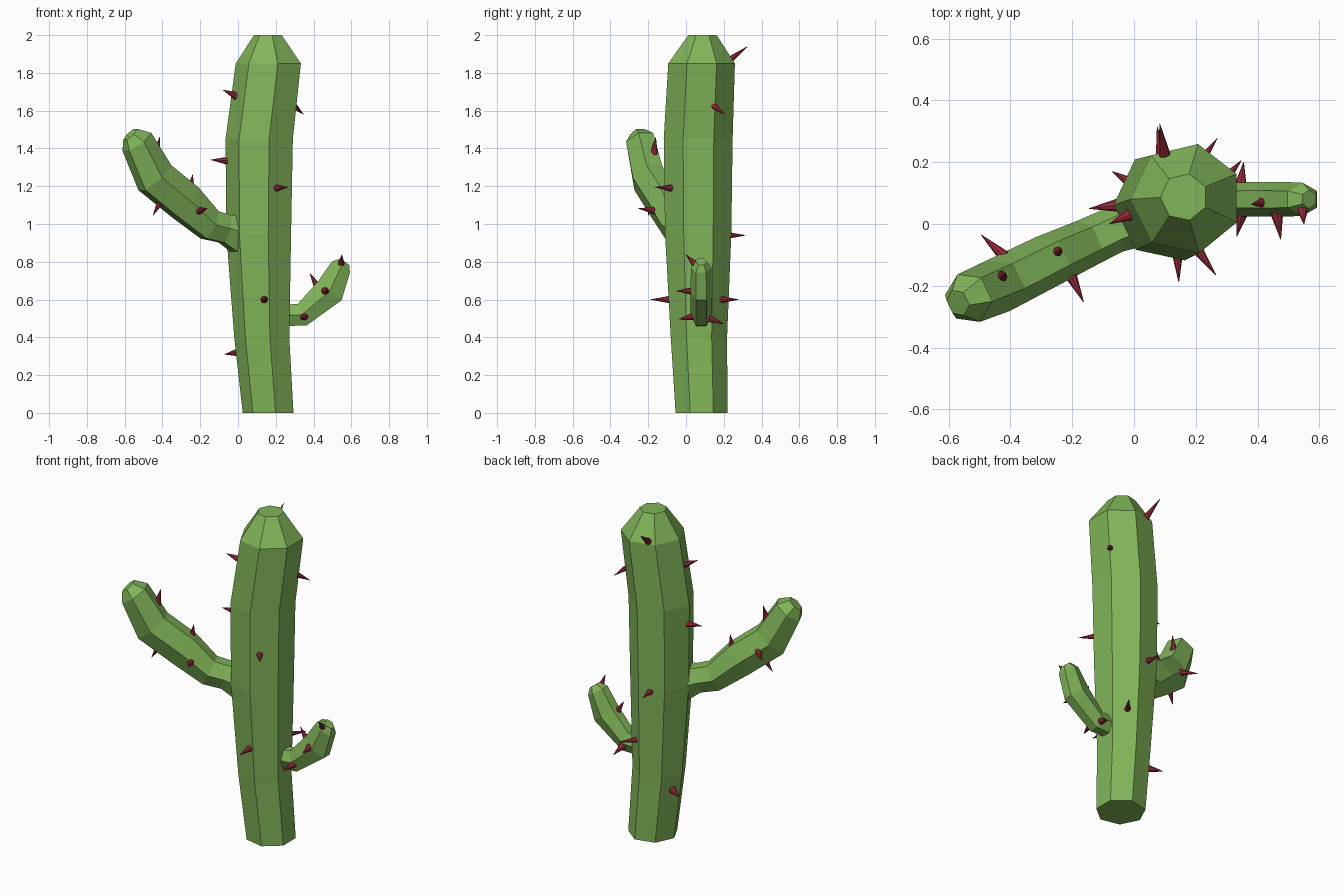
import bpy, bmesh, math
from mathutils import Vector

if "Cube" in bpy.data.objects:
    bpy.data.objects.remove(bpy.data.objects["Cube"])


def material(name, rgb):
    m = bpy.data.materials.new(name)
    m.diffuse_color = (*rgb, 1)
    m.use_nodes = True
    m.node_tree.nodes["Principled BSDF"].inputs["Base Color"].default_value = m.diffuse_color
    return m


GREEN = material("cactus_green", (0.22, 0.46, 0.10))
RED = material("spine_red", (0.32, 0.025, 0.045))


def finish(name, bm, mat):
    bmesh.ops.recalc_face_normals(bm, faces=bm.faces)
    mesh = bpy.data.meshes.new(name)
    bm.to_mesh(mesh)
    bm.free()
    mesh.materials.append(mat)
    bpy.context.collection.objects.link(bpy.data.objects.new(name, mesh))


def loft(name, rings, mat):
    """Skin a list of point rings and close both ends."""
    bm = bmesh.new()
    loops = [[bm.verts.new(p) for p in ring] for ring in rings]
    n = len(loops[0])
    for a, b in zip(loops, loops[1:]):
        for i in range(n):
            j = (i + 1) % n
            bm.faces.new((a[i], a[j], b[j], b[i]))
    bm.faces.new(loops[0][::-1])
    bm.faces.new(loops[-1])
    finish(name, bm, mat)


def arm(name, heading, sections, sides=6):
    """sections: (x, y, z, half width, half height) along the arm."""
    pts = [Vector(s[:3]) for s in sections]
    a = math.radians(heading)
    side = Vector((-math.sin(a), math.cos(a), 0))
    rings = []
    for i, (p, sec) in enumerate(zip(pts, sections)):
        t = Vector()
        if i > 0:
            t += (p - pts[i - 1]).normalized()
        if i < len(pts) - 1:
            t += (pts[i + 1] - p).normalized()
        up = t.normalized().cross(side).normalized()
        rings.append([p + side * sec[3] * math.cos(k * math.tau / sides)
                      + up * sec[4] / 0.866 * math.sin(k * math.tau / sides)
                      for k in range(sides)])
    loft(name, rings, GREEN)


# Seven-sided trunk: (z, centre x, centre y, radius)
trunk = [(0, .166, .082, .141), (.40, .133, .068, .153), (.95, .118, .064, .18),
         (1.45, .121, .064, .187), (1.85, .169, .082, .181), (2.0, .162, .087, .077)]
START = math.radians(-76.5)
loft("trunk", [[(cx + r * math.cos(START + k * math.tau / 7),
                 cy + r * math.sin(START + k * math.tau / 7), z) for k in range(7)]
               for z, cx, cy, r in trunk], GREEN)

# Large left arm and small right arm
arm("left_arm", 205.4, [
    (.01, .015, .95, .09, .105), (-.07, -.022, .975, .075, .075),
    (-.15, -.06, .995, .078, .08), (-.28, -.12, 1.115, .086, .098),
    (-.44, -.20, 1.245, .09, .1), (-.535, -.24, 1.435, .085, .08),
    (-.57, -.255, 1.475, .045, .042)])
arm("right_arm", 0, [
    (.22, .08, .515, .055, .055), (.34, .08, .52, .055, .062),
    (.485, .08, .645, .056, .08), (.545, .08, .772, .054, .056),
    (.567, .08, .80, .03, .028)])

# Spines: base point, tip point
spines = {
    "trunk_spine": [
        ((-.015, .03, 1.68), (-.08, 0, 1.71)), ((-.06, .06, 1.335), (-.145, .05, 1.34)),
        ((-.005, .13, .32), (-.07, .17, .31)), ((.29, .14, 1.63), (.347, .205, 1.58)),
        ((.2, -.075, 1.19), (.265, -.165, 1.195)), ((.14, -.085, .6), (.145, -.188, .6)),
        ((.1, .22, 1.86), (.083, .325, 1.94)), ((.09, .21, .94), (.075, .315, .94)),
        ((.2, .18, .6), (.27, .278, .6))],
    "right_arm_spine": [
        ((.42, .07, .67), (.38, .063, .74)), ((.545, .05, .785), (.55, 0, .838)),
        ((.463, .03, .645), (.475, -.05, .645)), ((.35, .035, .51), (.333, -.04, .495)),
        ((.345, .125, .5), (.355, .2, .47))],
    "left_arm_spine": [
        ((-.43, -.17, 1.38), (-.415, -.16, 1.46)), ((-.25, -.09, 1.19), (-.24, -.088, 1.262)),
        ((-.205, -.165, 1.07), (-.163, -.253, 1.083)), ((-.41, -.18, 1.12), (-.45, -.2, 1.045)),
        ((-.42, -.105, 1.2), (-.495, -.035, 1.19))],
}
for name, pairs in spines.items():
    bm = bmesh.new()
    for base, tip in pairs:
        base, tip = Vector(base), Vector(tip)
        d = tip - base
        base -= d * 0.12
        d = tip - base
        m = d.to_track_quat('Z', 'Y').to_matrix().to_4x4()
        m.translation = (base + tip) / 2
        bmesh.ops.create_cone(bm, cap_ends=True, segments=8, radius1=.022,
                              radius2=0.001, depth=d.length, matrix=m)
    finish(name + "s", bm, RED)
